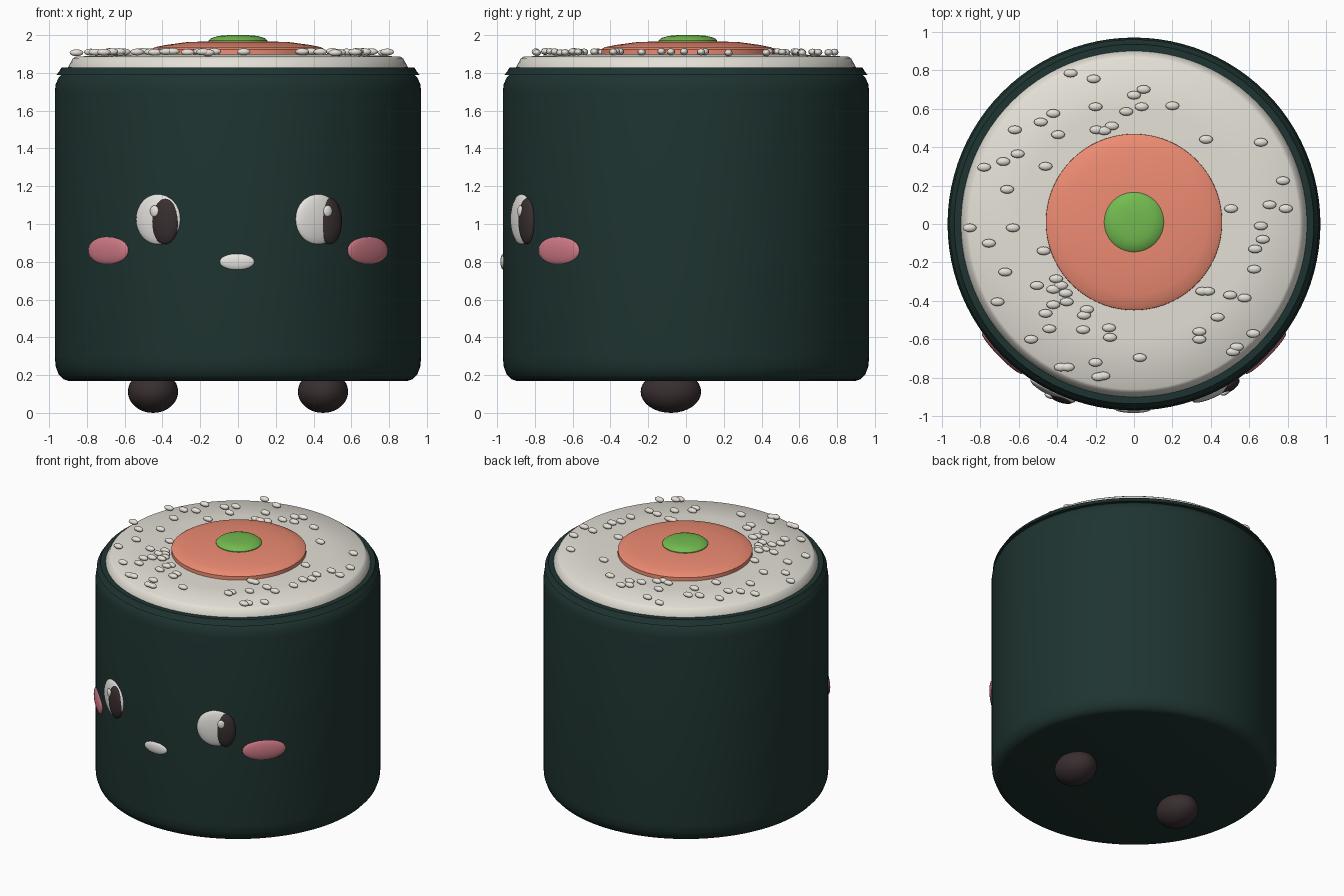
import bpy, math, random

if "Cube" in bpy.data.objects:
    bpy.data.objects.remove(bpy.data.objects["Cube"])

random.seed(3)


def material(name, rgb):
    m = bpy.data.materials.new(name)
    m.diffuse_color = (*rgb, 1)
    m.use_nodes = True
    m.node_tree.nodes["Principled BSDF"].inputs["Base Color"].default_value = m.diffuse_color
    return m


SEAWEED = material("seaweed", (0.013, 0.034, 0.03))
RICE = material("rice", (0.78, 0.75, 0.68))
SALMON = material("salmon", (0.85, 0.26, 0.17))
GREEN = material("green", (0.17, 0.5, 0.08))
PINK = material("pink", (0.65, 0.2, 0.25))
DARK = material("dark", (0.04, 0.027, 0.029))
WHITE = material("white", (0.8, 0.78, 0.74))


def finish(ob, name, mat, angle=40):
    ob.name = name
    ob.data.materials.append(mat)
    bpy.ops.object.select_all(action='DESELECT')
    ob.select_set(True)
    bpy.context.view_layer.objects.active = ob
    bpy.ops.object.shade_smooth_by_angle(angle=math.radians(angle))
    return ob


def lathe(name, profile, mat, y=0, sides=96):
    """Spin (radius, z) points, listed bottom to top, into a closed solid."""
    verts, faces = [], []
    for r, z in profile:
        for i in range(sides):
            a = 2 * math.pi * i / sides
            verts.append((r * math.cos(a), y + r * math.sin(a), z))
    for k in range(len(profile) - 1):
        for i in range(sides):
            j = (i + 1) % sides
            faces.append((k * sides + i, k * sides + j,
                          (k + 1) * sides + j, (k + 1) * sides + i))
    faces.append(tuple(reversed(range(sides))))
    faces.append(tuple(range((len(profile) - 1) * sides, len(profile) * sides)))
    mesh = bpy.data.meshes.new(name)
    mesh.from_pydata(verts, [], faces)
    ob = bpy.data.objects.new(name, mesh)
    bpy.context.collection.objects.link(ob)
    return finish(ob, name, mat)


def ellipsoid(name, loc, size, mat, turn=0, seg=32, rings=16):
    bpy.ops.mesh.primitive_uv_sphere_add(segments=seg, ring_count=rings, radius=1,
                                         location=loc, rotation=(0, 0, turn))
    ob = bpy.context.object
    ob.scale = size
    return finish(ob, name, mat, 180)


def on_wall(name, x, z, r, size, mat):
    """Flattened ellipsoid lying on the front of the round wall at a given x."""
    a = math.asin(x / 0.97)
    return ellipsoid(name, (r * math.sin(a), -r * math.cos(a), z), size, mat, a)


# seaweed wrap with rounded ends, and the folded lip at its top
lathe("seaweed_wrap", [(0.90, 0.17), (0.925, 0.178), (0.95, 0.205), (0.965, 0.245),
                       (0.97, 0.30), (0.97, 1.70), (0.965, 1.74), (0.95, 1.775),
                       (0.925, 1.80), (0.90, 1.81)], SEAWEED)
lathe("seaweed_lip", [(0.90, 1.79), (0.96, 1.79), (0.945, 1.81), (0.935, 1.828),
                      (0.88, 1.83)], SEAWEED)

# fillings on top
lathe("rice_top", [(0.90, 1.78), (0.90, 1.83), (0.875, 1.875), (0.86, 1.886),
                   (0.6, 1.898), (0.3, 1.90)], RICE)
lathe("salmon_filling", [(0.46, 1.86), (0.458, 1.925), (0.44, 1.936), (0.38, 1.948),
                         (0.27, 1.963), (0.15, 1.967)], SALMON, 0.01)
lathe("green_filling", [(0.155, 1.93), (0.155, 1.972), (0.14, 1.985), (0.10, 1.996),
                        (0.05, 2.0)], GREEN, 0.01)

# loose rice grains
grains = [(-.33, .785), (-.21, .755), (0, .67), (.05, .7), (-.2, .61), (-.04, .585),
          (.04, .61), (.2, .615), (-.42, .575), (-.485, .53), (-.62, .49), (-.395, .465),
          (-.195, .49), (-.155, .485), (-.115, .51), (.375, .44), (.66, .425),
          (-.605, .365), (-.68, .325), (-.78, .295), (-.46, .3), (-.66, .18), (.775, .225),
          (.705, .1), (.79, .08), (.505, .08), (-.855, -.02), (-.63, -.02), (-.755, -.1),
          (-.47, -.14), (.66, -.01), (.67, -.08), (.63, -.13), (.625, -.235), (-.67, -.25),
          (-.71, -.405), (-.505, -.32), (-.405, -.285), (-.38, -.32), (-.42, -.34),
          (-.355, -.36), (-.35, -.405), (-.42, -.42), (-.46, -.465), (-.245, -.445),
          (-.26, -.475), (-.44, -.545), (-.265, -.55), (-.535, -.6), (-.13, -.54),
          (-.125, -.59), (.03, -.695), (-.2, -.72), (-.38, -.745), (-.345, -.745),
          (-.185, -.795), (-.16, -.79), (.355, -.35), (.385, -.35), (.5, -.37),
          (.575, -.385), (.435, -.485), (.34, -.56), (.34, -.6), (.62, -.57),
          (.535, -.64), (.515, -.665)]
first = ellipsoid("rice_grain", (*grains[0], 1.91), (0.036, 0.022, 0.018), RICE, 0, 12, 8)
for x, y in grains[1:]:
    ob = first.copy()
    ob.location = (x, y, 1.91 + random.uniform(-0.004, 0.004))
    bpy.context.collection.objects.link(ob)

# face: both pupils look slightly to +x
for side, px, pw, hx in ((-1, -0.387, 0.08, -0.43), (1, 0.485, 0.07, 0.462)):
    on_wall("eye", side * 0.425, 1.025, 0.963, (0.13, 0.032, 0.135), WHITE)
    on_wall("pupil", px, 1.015, 0.972, (pw, 0.034, 0.122), DARK)
    on_wall("eye_highlight", hx, 1.068, 0.998, (0.025, 0.012, 0.03), WHITE)
    on_wall("cheek", side * 0.693, 0.86, 0.96, (0.15, 0.024, 0.077), PINK)
on_wall("mouth", -0.005, 0.80, 0.965, (0.092, 0.018, 0.044), WHITE)

# feet
for side in (-1, 1):
    ellipsoid("foot", (side * 0.45, -0.08, 0.112), (0.133, 0.16, 0.112), DARK)
